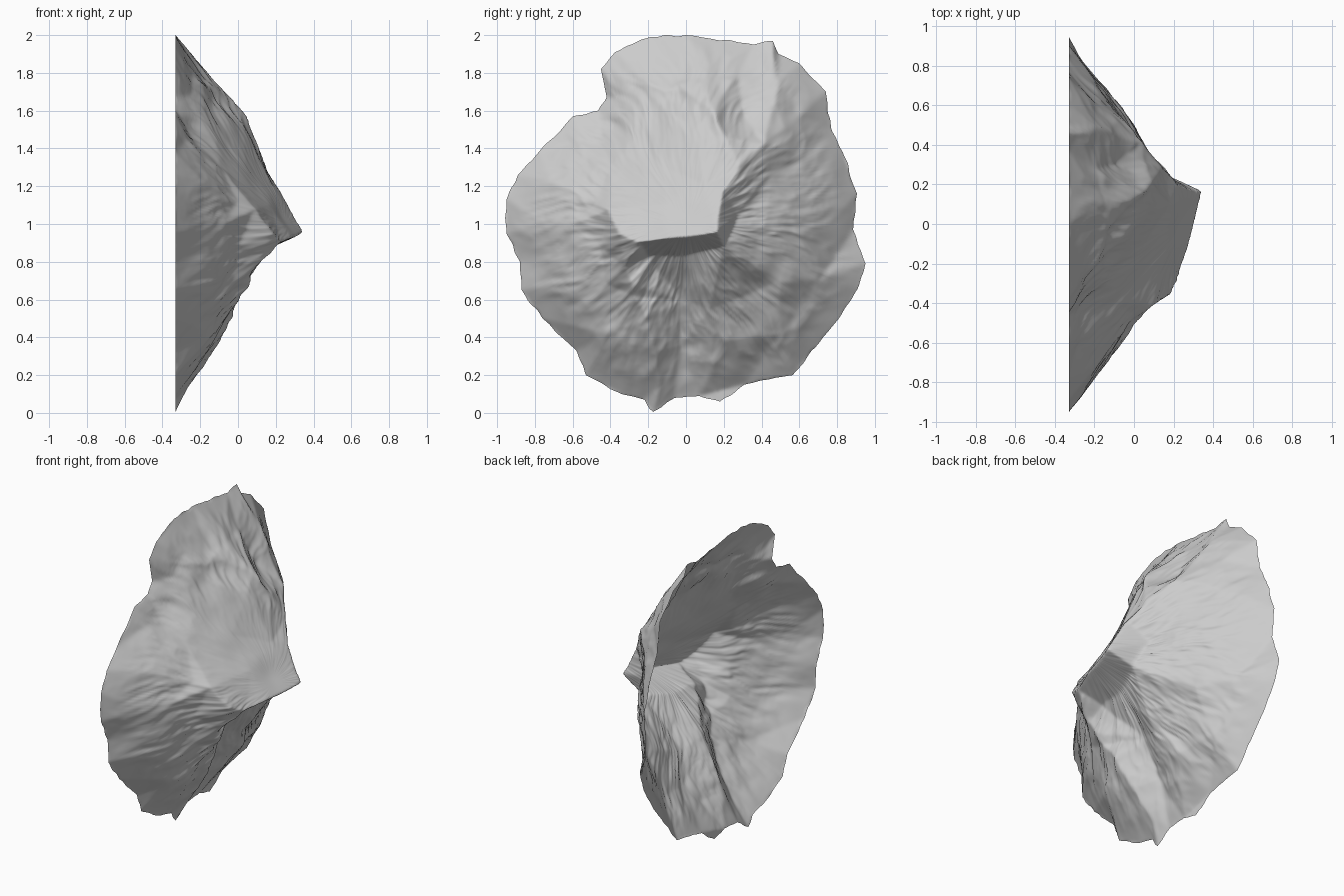
import bpy, bmesh, math
from mathutils import Vector, noise
from mathutils.geometry import delaunay_2d_cdt
from mathutils.bvhtree import BVHTree

if "Cube" in bpy.data.objects:
    bpy.data.objects.remove(bpy.data.objects["Cube"])

BASE = -0.33

# Foot of the mountain as (y, z)
outline = [(-.19, 1.99), (0, 2), (.36, 1.95), (.46, 1.97), (.49, 1.9), (.6, 1.85), (.74, 1.7),
           (.77, 1.5), (.83, 1.38), (.905, 1.16), (.885, .97), (.95, .79), (.91, .66), (.81, .5),
           (.565, .2), (.31, .15), (.18, .06), (.07, .09), (-.06, .08), (-.175, .005), (-.22, .07),
           (-.34, .1), (-.53, .2), (-.58, .33), (-.76, .5), (-.87, .65), (-.88, .8), (-.95, .95),
           (-.95, 1.13), (-.89, 1.26), (-.78, 1.38), (-.6, 1.57), (-.465, 1.6), (-.42, 1.67),
           (-.45, 1.82), (-.375, 1.91)]

# Crest lines as (y, z, height along x)
west_ridge = [(-.58, 1.44, -.27), (-.51, 1.3, -.14), (-.47, 1.12, 0), (-.41, 1.07, .09),
              (-.35, .95, .18)]
summit_rim = [(-.35, .95, .18), (-.25, .915, .23), (-.1, .92, .28), (.16, .95, .345),
              (.19, 1.17, .22), (.28, 1.22, .15), (.29, 1.31, .14)]
upper_ridge = [(.29, 1.31, .14), (.21, 1.45, .085), (.13, 1.61, .02), (.1, 1.78, -.15)]
plate_edge = [(.21, 1.45, .085), (.06, 1.52, .03), (-.13, 1.6, -.11), (-.33, 1.67, -.25)]
east_ridge = [(.29, 1.31, .14), (.42, 1.43, .03), (.45, 1.6, -.09), (.49, 1.75, -.19),
              (.46, 1.9, -.28)]
south_west_spur = [(-.35, .95, .18), (-.32, .77, .09), (-.28, .69, .065), (-.27, .62, .01),
                   (-.21, .5, -.04), (-.16, .33, -.13), (-.14, .15, -.26)]
south_east_spur = [(.16, .95, .345), (.2, .88, .18), (.3, .8, .09)]
ridges = [west_ridge, summit_rim, upper_ridge, plate_edge, east_ridge, south_west_spur,
          south_east_spur]

# Flanks and gullies
flanks = [(-.4, 1.3, -.09), (-.45, 1.47, -.24), (-.28, 1.45, -.12), (-.12, 1.3, .04),
          (-.1, 1.1, .17), (.1, 1.2, .18), (.3, 1.58, -.09), (.28, 1.78, -.2), (-.05, 1.76, -.18),
          (-.22, 1.8, -.24), (0, .84, .09), (-.2, .83, .08), (-.03, .6, -.11), (-.03, .35, -.23),
          (.12, .55, -.06), (.2, .38, -.14), (.28, 1.05, .11), (.42, 1, .04), (.6, .95, -.07),
          (.75, 1, -.2), (.46, 1.25, -.01), (.63, 1.35, -.14), (.6, 1.57, -.19), (.5, .7, -.06),
          (.7, .7, -.19), (.5, .42, -.19), (-.6, 1, -.07), (-.75, 1, -.18), (-.72, 1.23, -.2),
          (-.45, .88, 0), (-.42, .68, -.03), (-.62, .7, -.13), (-.42, .42, -.14), (-.3, .22, -.24)]

# Coarse landform: triangulate the foot, crests and flanks
points, edges = [], []


def add_point(p):
    if p not in points:
        points.append(p)
    return points.index(p)


foot = [add_point((y, z, BASE)) for y, z in outline]
edges += list(zip(foot, foot[1:] + foot[:1]))
for line in ridges:
    ids = [add_point(p) for p in line]
    edges += list(zip(ids, ids[1:]))
for p in flanks:
    add_point(p)
flat, _, tris, origin, _, _ = delaunay_2d_cdt([Vector(p[:2]) for p in points], edges, [], 0, 1e-5)
coarse = [Vector((points[o[0]][2] if o else BASE, v.x, v.y)) for v, o in zip(flat, origin)]
landform = BVHTree.FromPolygons(coarse, [list(t) for t in tris])


def sample(y, z):
    hit = landform.ray_cast(Vector((2, y, z)), Vector((-1, 0, 0)))[0]
    return hit.x if hit else BASE


def height(y, z, t):
    # Lightly rounded landform plus crooked rills running down the slope
    e = .012
    wob = noise.noise_vector(Vector((y * 7, z * 7, 8))) * .015 * min(1, (1 - t) * 5)
    y2, z2 = y + wob.x, z + wob.y
    sm = [sample(y2 + a, z2 + b) for a, b in ((e, 0), (-e, 0), (0, e), (0, -e))]
    h = .5 * sample(y2, z2) + .125 * sum(sm)
    warp = noise.noise_vector(Vector((y * 4, z * 4, 3)))
    ang = math.atan2(z - 1, y) + .12 * warp.x
    r = math.hypot(y, z - 1)
    rill = .006 * noise.noise(Vector((y * 9, z * 9, 5)))
    for f, amp in ((5, .018), (11, .012), (20, .006)):
        q = Vector((math.cos(ang) * f, math.sin(ang) * f, r * f * .5 + warp.y * .5))
        rill += amp * (.33 - 1.2 * abs(noise.noise(q)))
    plate = min(1, max(.25, math.hypot(y + .08, z - 1.22) / .2 - 1))
    fade = min(1, (1 - t) * 6) * min(1, max(0, r - .05) / .3) * plate
    return max(BASE, h + rill * fade)


# Foot sampled evenly round the mountain, slightly ragged between control points
SEG, RINGS = 380, 120
corners = [Vector(p) for p in outline]
lengths = [(corners[(i + 1) % len(corners)] - c).length for i, c in enumerate(corners)]
total = sum(lengths)
rim = []
for i, c in enumerate(corners):
    d = corners[(i + 1) % len(corners)] - c
    n = max(2, round(SEG * lengths[i] / total))
    for k in range(n):
        p = c + d * (k / n)
        rag = math.sin(math.pi * k / n) * .012 * noise.noise(Vector((p.x * 14, p.y * 14, 1)))
        rim.append(p + (p - Vector((0, 1))).normalized() * rag)

# Mountain shell, open at the back
bm = bmesh.new()
top = bm.verts.new((height(0, 1, 0), 0, 1))
rows = []
for j in range(1, RINGS + 1):
    t = j / RINGS
    row = []
    for p in rim:
        y, z = p.x * t, 1 + (p.y - 1) * t
        x = BASE if j == RINGS else height(y, z, t)
        row.append(bm.verts.new((x, y, z)))
    rows.append(row)
N = len(rim)
for i in range(N):
    k = (i + 1) % N
    bm.faces.new((top, rows[0][k], rows[0][i]))
    for a, b in zip(rows, rows[1:]):
        bm.faces.new((a[i], a[k], b[k], b[i]))
mesh = bpy.data.meshes.new("mountain")
bm.to_mesh(mesh)
bm.free()
mountain = bpy.data.objects.new("mountain", mesh)
bpy.context.collection.objects.link(mountain)
mesh.shade_smooth()
